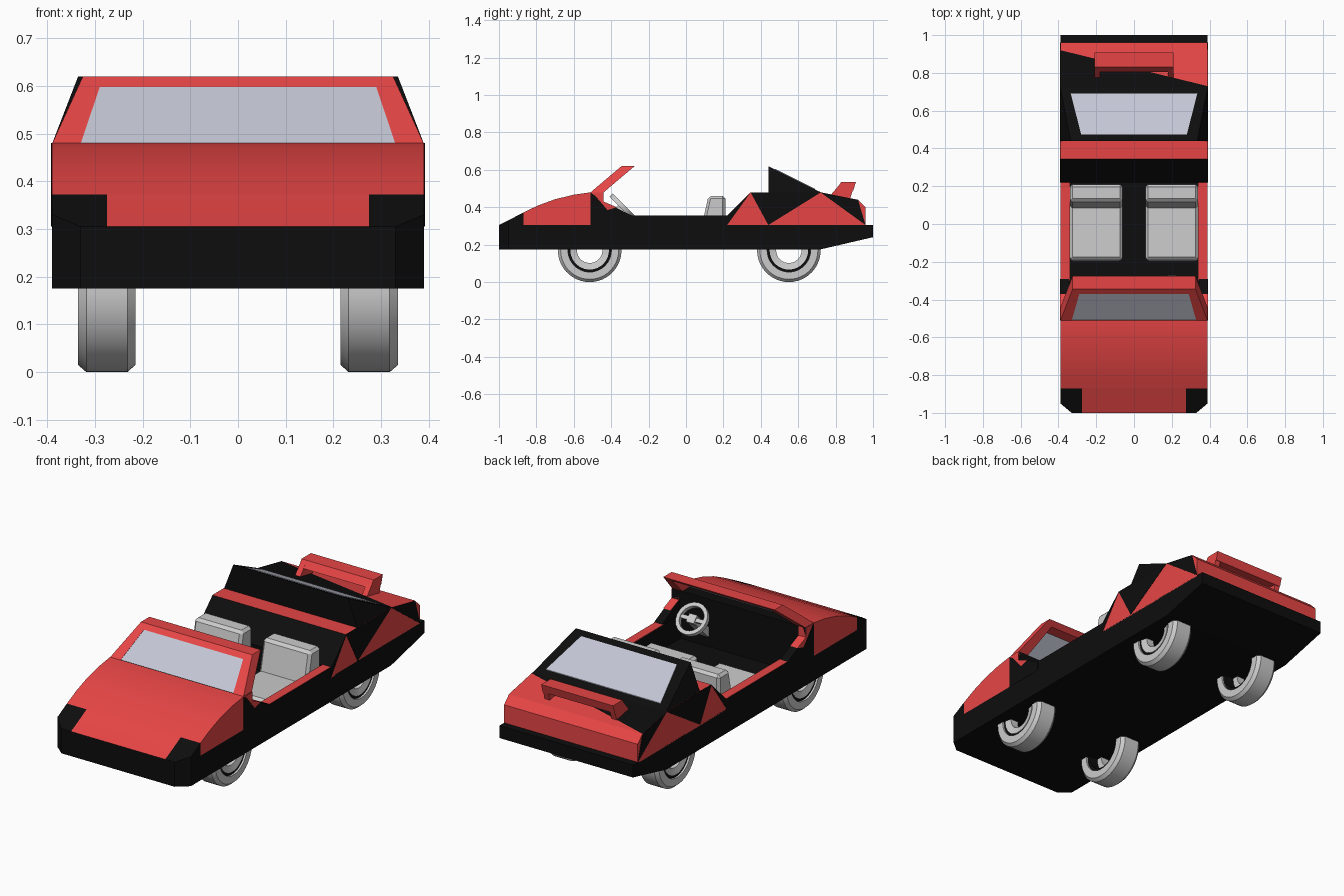
import bpy, bmesh
from math import cos, sin, radians
from mathutils import Vector, Matrix

if "Cube" in bpy.data.objects:
    bpy.data.objects.remove(bpy.data.objects["Cube"])


def material(name, rgb):
    m = bpy.data.materials.new(name)
    m.diffuse_color = (*rgb, 1)
    m.use_nodes = True
    m.node_tree.nodes["Principled BSDF"].inputs["Base Color"].default_value = m.diffuse_color
    return m


RED = material("red_paint", (0.80, 0.06, 0.06))
BLACK = material("black_trim", (0.004, 0.004, 0.004))
GLASS = material("glass", (0.55, 0.57, 0.66))


def finish(name, bm, mat=None, rule=None, smooth=0):
    """Turn a bmesh into an object; rule(centre) picks faces to be black."""
    bmesh.ops.recalc_face_normals(bm, faces=bm.faces[:])
    if rule:
        for f in bm.faces:
            f.material_index = int(rule(f.calc_center_median()))
    me = bpy.data.meshes.new(name)
    bm.to_mesh(me)
    bm.free()
    ob = bpy.data.objects.new(name, me)
    bpy.context.collection.objects.link(ob)
    if mat:
        me.materials.append(mat)
    if rule:
        me.materials.append(BLACK)
    if smooth:
        bpy.ops.object.select_all(action='DESELECT')
        ob.select_set(True)
        bpy.context.view_layer.objects.active = ob
        bpy.ops.object.shade_smooth_by_angle(angle=radians(smooth))
    return ob


def prism_bm(profile, x0, x1):
    """Side profile in (y, z), extruded across x."""
    bm = bmesh.new()
    a = [bm.verts.new((x0, y, z)) for y, z in profile]
    b = [bm.verts.new((x1, y, z)) for y, z in profile]
    bm.faces.new(a)
    bm.faces.new(b)
    for i in range(len(a)):
        j = (i + 1) % len(a)
        bm.faces.new((a[i], a[j], b[j], b[i]))
    return bm


def prism(name, profile, x0, x1, mat=None):
    return finish(name, prism_bm(profile, x0, x1), mat)


def pair(name, profile, x0, x1, mat=None):
    prism("right_" + name, profile, x0, x1, mat)
    prism("left_" + name, profile, -x1, -x0, mat)


def hull(name, pts, mat=None):
    bm = bmesh.new()
    for p in pts:
        bm.verts.new(p)
    bmesh.ops.convex_hull(bm, input=bm.verts[:])
    bmesh.ops.dissolve_limit(bm, angle_limit=0.01, verts=bm.verts[:], edges=bm.edges[:])
    return finish(name, bm, mat)


def slice_bm(bm, co, no, trim=False):
    r = bmesh.ops.bisect_plane(bm, geom=bm.verts[:] + bm.edges[:] + bm.faces[:],
                               plane_co=co, plane_no=no, clear_outer=trim)
    if trim:
        edges = [e for e in r['geom_cut'] if isinstance(e, bmesh.types.BMEdge)]
        bmesh.ops.holes_fill(bm, edges=edges)


def clip_corners(bm):
    for s in (-1, 1):
        slice_bm(bm, (s * 0.39, -0.95, 0), (s * 0.05, -0.06, 0), True)


# Chassis with notched cockpit floor
bm = prism_bm([(-1, .175), (.72, .175), (1, .24), (1, .305), (.22, .305),
               (.22, .23), (-.44, .23), (-.44, .305), (-1, .305)], -.39, .39)
clip_corners(bm)
finish("chassis", bm, BLACK)

# Door sills with red caps
pair("sill", [(-.44, .23), (.22, .23), (.22, .355), (-.44, .355)], .34, .39, BLACK)
pair("sill_cap", [(-.3, .354), (.22, .354), (.22, .357), (-.3, .357)], .34, .388, RED)

# Curved hood with black front corners and dashboard
bm = prism_bm([(-1, .305), (-.94, .335), (-.87, .372), (-.79, .41), (-.7, .443),
               (-.6, .467), (-.51, .48), (-.44, .48), (-.44, .305)], -.39, .39)
for s in (-1, 1):
    slice_bm(bm, (s * .275, 0, 0), (1, 0, 0))
slice_bm(bm, (0, -.87, 0), (0, 1, 0))
clip_corners(bm)
finish("hood", bm, RED,
       lambda c: c.y > -.5 or (c.y < -.87 and abs(c.x) > .275), 25)

# Black cheeks behind the hood, with a small red gusset
pair("cheek", [(-.51, .305), (-.51, .478), (-.44, .43), (-.29, .356), (-.29, .305)],
     .345, .391, BLACK)
pair("gusset", [(-.5, .479), (-.44, .479), (-.44, .43), (-.37, .40), (-.42, .385)],
     .35, .392, RED)


# Windshield frame: slanted posts and header, glass in the opening
def ws(x, z, back):
    return Vector((x, -.51 + (z - .48) * 1.18 + back, z))


for s, side in ((1, "right"), (-1, "left")):
    hull(side + "_windshield_post",
         [ws(s * x, z, b) for b in (0, .07)
          for x, z in ((.33, .478), (.39, .478), (.289, .6), (.325, .62), (.289, .62))], RED)
hull("windshield_header", [ws(s * x, z, b) for s in (-1, 1) for b in (0, .07)
                           for x, z in ((.29, .598), (.325, .62))], RED)
hull("windshield_glass", [ws(s * x, z, b) for s in (-1, 1) for b in (.003, .01)
                          for x, z in ((.332, .478), (.292, .6))], GLASS)

# Rear body: black slope behind the seats, diagonal two-tone deck
bm = prism_bm([(.22, .3), (.22, .355), (.345, .48), (.72, .48), (.92, .44),
               (.96, .40), (.96, .3)], -.39, .39)
slice_bm(bm, (-.39, .92, 0), (.19, .78, 0))
finish("rear_body", bm, RED,
       lambda c: abs(c.x) < .38 and (c.y < .34 or (.7 < c.y < .86 and c.x < 0 and c.z > .44)))
tris = [[(.22, .305), (.22, .355), (.345, .478)],
        [(.345, .48), (.44, .48), (.44, .305)],
        [(.44, .305), (.44, .48), (.72, .479)],
        [(.72, .479), (.92, .439), (.96, .305)]]
for i, t in enumerate(tris):
    pair("side_panel_%d" % (i + 1), t, .386, .3915, BLACK)

# Wedge roof and rear window
hull("roof", [(s * x, y, z) for s in (-1, 1)
              for x, y, z in ((.39, .44, .478), (.39, .725, .478), (.335, .44, .62))], BLACK)
hull("rear_window", [(s * x, y, .62 - .5 * (y - .44) + d) for s in (-1, 1)
                     for d in (-.004, .004) for x, y in ((.28, .475), (.335, .69))], GLASS)

# Spoiler on two raked legs
prism("spoiler_bar", [(.805, .5), (.83, .535), (.908, .535), (.895, .49)], -.21, .21, RED)
pair("spoiler_leg", [(.765, .455), (.82, .52), (.895, .5), (.875, .44)], .18, .21, RED)

# Seats
for cx, side in ((.2, "right"), (-.2, "left")):
    for part, prof in (("cushion", [(-.2, .23), (.2, .23), (.2, .3), (-.19, .31)]),
                       ("backrest", [(.08, .28), (.21, .28), (.21, .46), (.12, .46)])):
        ob = prism("%s_seat_%s" % (side, part), prof, cx - .14, cx + .14)
        bev = ob.modifiers.new("edge", 'BEVEL')
        bev.width = .014
        bev.segments = 1


# Ring-shaped parts: (axis offset, radius) section turned about x
def lathe(name, section, centre, a0, a1, steps, mat=None, rot=None):
    bm = bmesh.new()
    rings = []
    for k in range(steps + 1):
        a = radians(a0 + (a1 - a0) * k / steps)
        rings.append([bm.verts.new((x, r * cos(a), r * sin(a))) for x, r in section])
    n = len(section)
    for p, q in zip(rings, rings[1:]):
        for i in range(n):
            bm.faces.new((p[i], p[(i + 1) % n], q[(i + 1) % n], q[i]))
    bmesh.ops.remove_doubles(bm, verts=bm.verts[:], dist=1e-5)
    m = Matrix.Translation(centre)
    bm.transform(m @ rot if rot else m)
    return finish(name, bm, mat, smooth=30)


# Wheels: lower halves only, the tops are inside the body
tyre = [(-.06, .155), (-.043, .17), (.043, .17), (.06, .155), (.06, .116), (-.06, .116)]
groove = [(-.05, .1), (-.05, .118), (.05, .118), (.05, .1)]
rim = [(.0, .068), (.0, .103), (.054, .103), (.045, .068)]
for s, side in ((1, "right"), (-1, "left")):
    for y, end in ((-.515, "front"), (.55, "rear")):
        for part, sec, mat in (("tyre", tyre, None), ("groove", groove, BLACK), ("rim", rim, None)):
            lathe("%s_%s_%s" % (end, side, part), [(s * x, r) for x, r in sec],
                  (s * .275, y, .17), -186, 6, 24, mat)

# Steering wheel, spoke, hub and column, tilted back toward the seat
tilt = Matrix.Rotation(radians(-45), 4, 'X') @ Matrix.Rotation(radians(-90), 4, 'Y')
at = Vector((.2, -.34, .405))
lathe("steering_wheel", [(-.012, .065), (-.012, .085), (.012, .085), (.012, .065)],
      at, 0, 360, 20, rot=tilt)
for name, size, off in (("steering_spoke", (.14, .02, .014), 0),
                        ("steering_hub", (.045, .045, .024), 0),
                        ("steering_column", (.05, .04, .15), -.08)):
    bm = bmesh.new()
    bmesh.ops.create_cube(bm, size=1)
    bm.transform(Matrix.Translation(at) @ Matrix.Rotation(radians(-45), 4, 'X')
                 @ Matrix.Translation((0, 0, off)) @ Matrix.Diagonal((*size, 1)))
    finish(name, bm)
